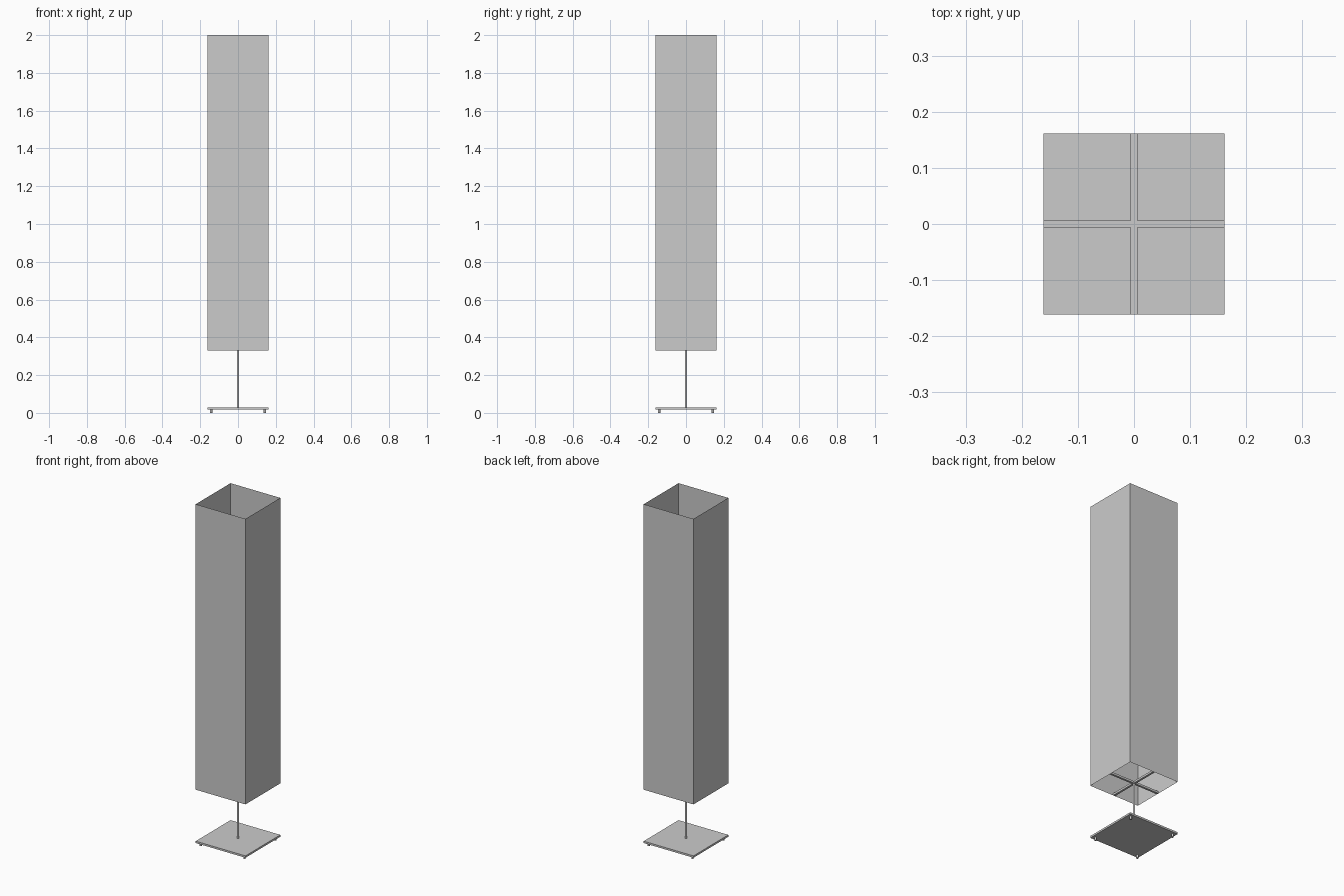
import bpy
import math

cube = bpy.data.objects.get("Cube")
if cube:
    bpy.data.objects.remove(cube, do_unlink=True)

grey = bpy.data.materials.new("plain_grey")
grey.use_nodes = True
colour = (0.6, 0.6, 0.6, 1)
grey.diffuse_color = colour
grey.node_tree.nodes["Principled BSDF"].inputs["Base Color"].default_value = colour

HALF = 0.161          # half width of shade and base
SHADE_Z = 0.33        # lower rim of the shade
ROD = 0.012           # thickness of pole and bars


def finish(name):
    obj = bpy.context.object
    obj.name = name
    obj.data.materials.append(grey)
    return obj


def box(name, size, z0):
    bpy.ops.mesh.primitive_cube_add(size=1, location=(0, 0, z0 + size[2] / 2))
    bpy.context.object.scale = size
    bpy.ops.object.transform_apply(location=False, rotation=False, scale=True)
    return finish(name)


def rod(name, radius, x, y, z0, z1):
    bpy.ops.mesh.primitive_cylinder_add(vertices=20, radius=radius, depth=z1 - z0,
                                        location=(x, y, (z0 + z1) / 2))
    bpy.ops.object.shade_smooth_by_angle(angle=math.radians(40))
    return finish(name)


# Base plate on four small feet
box("base_plate", (2 * HALF, 2 * HALF, 0.011), 0.018)
for sx, side in ((1, "left"), (-1, "right")):
    for sy, end in ((-1, "front"), (1, "back")):
        rod(f"foot_{end}_{side}", 0.006, sx * 0.142, sy * 0.142, 0, 0.018)

# Pole and the crossed bars that carry the shade
rod("pole", ROD / 2, 0, 0, 0.029, SHADE_Z + ROD / 2)
box("bar_across", (2 * HALF, ROD, ROD), SHADE_Z)
box("bar_front_to_back", (ROD, 2 * HALF, ROD), SHADE_Z)

# Shade: a thin square sleeve, open at both ends
corners = [(-HALF, -HALF), (HALF, -HALF), (HALF, HALF), (-HALF, HALF)]
verts = [(x, y, z) for z in (SHADE_Z, 2) for x, y in corners]
faces = [(i, (i + 1) % 4, (i + 1) % 4 + 4, i + 4) for i in range(4)]
mesh = bpy.data.meshes.new("shade")
mesh.from_pydata(verts, [], faces)
mesh.materials.append(grey)
bpy.context.collection.objects.link(bpy.data.objects.new("shade", mesh))
